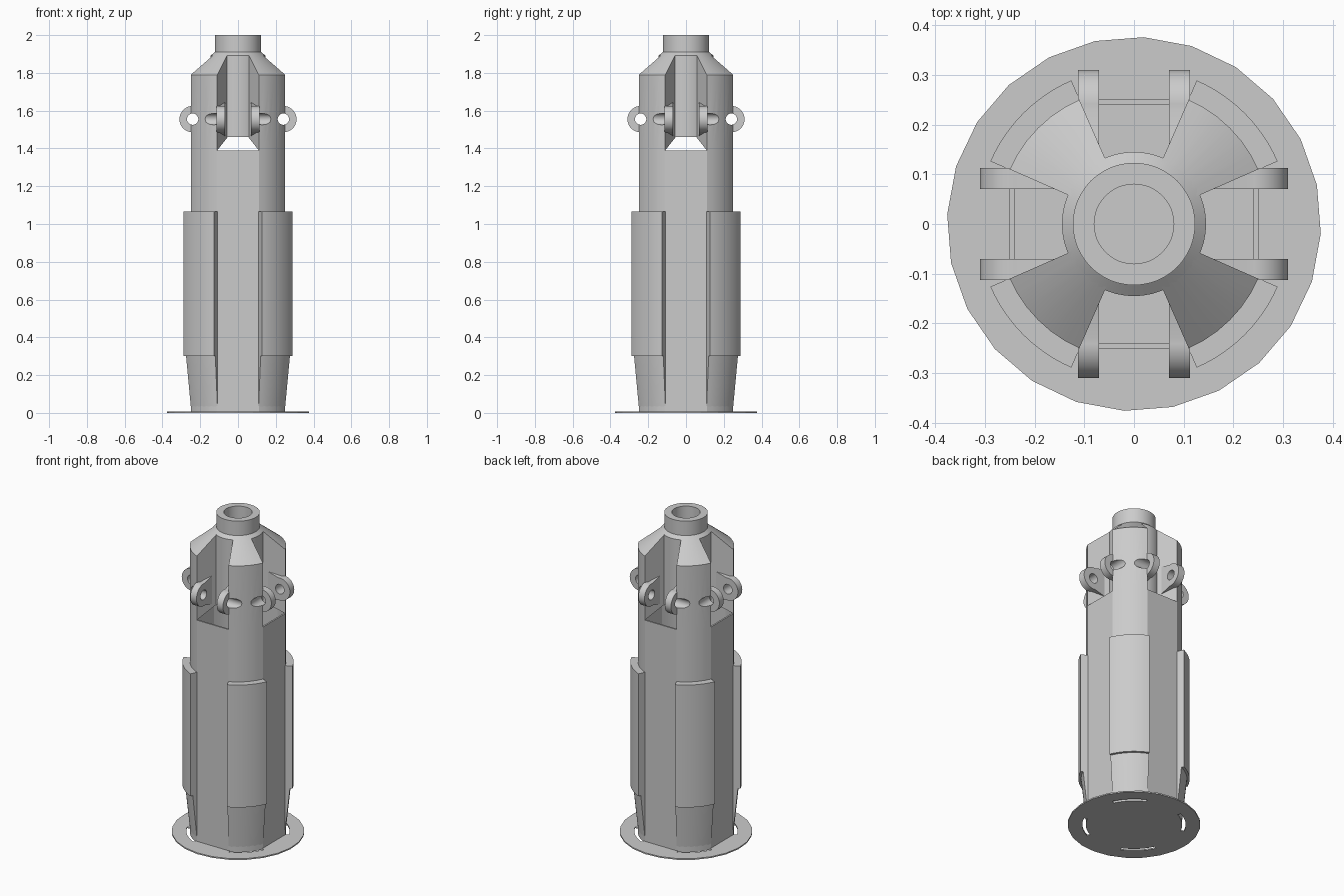
import bpy, bmesh
from math import sin, cos, radians, pi, tau
from mathutils import Matrix, Vector

cube = bpy.data.objects.get("Cube")
if cube:
    bpy.data.objects.remove(cube, do_unlink=True)

grey = bpy.data.materials.new("plain grey")
grey.use_nodes = True
colour = (0.6, 0.6, 0.6, 1)
grey.diffuse_color = colour
grey.node_tree.nodes["Principled BSDF"].inputs["Base Color"].default_value = colour

R = 0.273                       # corner radius of the body
EDGE = 23.75                    # angle where flat sides meet round corners
PIN_Z, PIN_Y = 1.555, 0.24      # hinge pin axis
QUARTERS = range(4)


def polar(r, deg, z=0.0):
    return Vector((r * cos(radians(deg)), r * sin(radians(deg)), z))


def span(a, b, n):
    return [a + (b - a) * i / n for i in range(n + 1)]


def finish(name, bm):
    bmesh.ops.recalc_face_normals(bm, faces=bm.faces)
    mesh = bpy.data.meshes.new(name)
    bm.to_mesh(mesh)
    bm.free()
    mesh.materials.append(grey)
    ob = bpy.data.objects.new(name, mesh)
    bpy.context.collection.objects.link(ob)
    return ob


def loft(bm, loops, closed):
    """Skin equal closed loops; join the ends or cap them."""
    rings = [[bm.verts.new(p) for p in loop] for loop in loops]
    pairs = list(zip(rings, rings[1:]))
    if closed:
        pairs.append((rings[-1], rings[0]))
    else:
        bm.faces.new(rings[0])
        bm.faces.new(rings[-1])
    for a, b in pairs:
        for i in range(len(a)):
            j = (i + 1) % len(a)
            bm.faces.new((a[i], a[j], b[j], b[i]))


def sweep(bm, profile, angles, closed=False):
    """Turn an (r, z) profile through the given angles."""
    loft(bm, [[polar(r, a, z) for r, z in profile] for a in angles], closed)


def corner_sectors(name, profile, half, n):
    """The same swept block on all four diagonals."""
    bm = bmesh.new()
    for q in QUARTERS:
        mid = 45 + 90 * q
        sweep(bm, profile, span(mid - half, mid + half, n))
    return finish(name, bm)


def cut(ob, cutters):
    bpy.context.view_layer.objects.active = ob
    for c in cutters:
        mod = ob.modifiers.new("cut", 'BOOLEAN')
        mod.operation, mod.solver, mod.object = 'DIFFERENCE', 'EXACT', c
        bpy.ops.object.modifier_apply(modifier=mod.name)


def pin_cutter(name, turn):
    bm = bmesh.new()
    for side in (-1, 1):
        place = (Matrix.Rotation(turn, 4, 'Z')
                 @ Matrix.Translation((0, side * PIN_Y, PIN_Z))
                 @ Matrix.Rotation(pi / 2, 4, 'Y'))
        bmesh.ops.create_cone(bm, cap_ends=True, segments=24, radius1=0.03,
                              radius2=0.03, depth=0.44, matrix=place)
    ob = finish(name, bm)
    ob.hide_render = True
    return ob


pins = [pin_cutter("pin_cutter_x", 0), pin_cutter("pin_cutter_y", pi / 2)]

# Hollow body: flat sides with rounded corners
outline = [polar(R, a + 90 * q) for q in QUARTERS
           for a in span(EDGE, 90 - EDGE, 6)]
bm = bmesh.new()
loft(bm, [[Vector((p.x * s, p.y * s, z)) for p in outline]
          for s, z in ((1, 0), (1, 1.39), (0.96, 1.39), (0.96, 0))], True)
body = finish("body_shell", bm)

# Top core with neck and bore
bm = bmesh.new()
sweep(bm, [(0.08, 1.46), (0.145, 1.46), (0.145, 1.892), (0.123, 1.91),
           (0.123, 2), (0.08, 2)], span(0, 360, 48)[:-1], True)
core = finish("neck_core", bm)

# Corner pillars with sloped shoulders and undersides
pillars = corner_sectors("corner_pillars", [(0.13, 1.463), (R, 1.39),
                         (R, 1.79), (0.13, 1.904)], 45 - EDGE, 6)
cut(pillars, pins)

# Hinge lugs, two on each side
lug_profile = [(0.135, 1.46)] + [
    (PIN_Y + 0.07 * cos(t), PIN_Z + 0.07 * sin(t))
    for t in span(-pi * 0.55, pi * 0.55, 20)] + [(0.135, 1.65)]
bm = bmesh.new()
for q in QUARTERS:
    turn = Matrix.Rotation(q * tau / 4, 3, 'Z')
    for side in (-1, 1):
        loft(bm, [[turn @ Vector((side * x, y, z)) for y, z in lug_profile]
                  for x in (0.07, 0.113)], False)
lugs = finish("hinge_lugs", bm)
cut(lugs, pins)

# Raised corner panels and the tapered feet below them
panels = corner_sectors("corner_panels", [(0.268, 0.3), (0.315, 0.3),
                        (0.315, 1.065), (0.268, 1.065)], 21.4, 12)
feet = corner_sectors("tapered_feet", [(0.262, 0.008), (0.27, 0.008),
                      (0.3, 0.3), (0.262, 0.3)], 21.4, 12)

# Thin base disc with four curved slots
bm = bmesh.new()
bmesh.ops.create_cone(bm, cap_ends=True, segments=24, radius1=0.376,
                      radius2=0.376, depth=0.008,
                      matrix=Matrix.Translation((0, 0, 0.004))
                      @ Matrix.Rotation(radians(-3), 4, 'Z'))
base = finish("base_disc", bm)
slots = corner_sectors("slot_cutter", [(0.265, -0.1), (0.293, -0.1),
                       (0.293, 0.1), (0.265, 0.1)], 20, 10)
cut(base, [slots])

for c in pins + [slots]:
    bpy.data.objects.remove(c, do_unlink=True)

# Soft shading on curved parts only
for ob in (body, core, pillars, lugs, panels, feet):
    bpy.ops.object.select_all(action='DESELECT')
    ob.select_set(True)
    bpy.context.view_layer.objects.active = ob
    bpy.ops.object.shade_smooth_by_angle(angle=radians(20))
